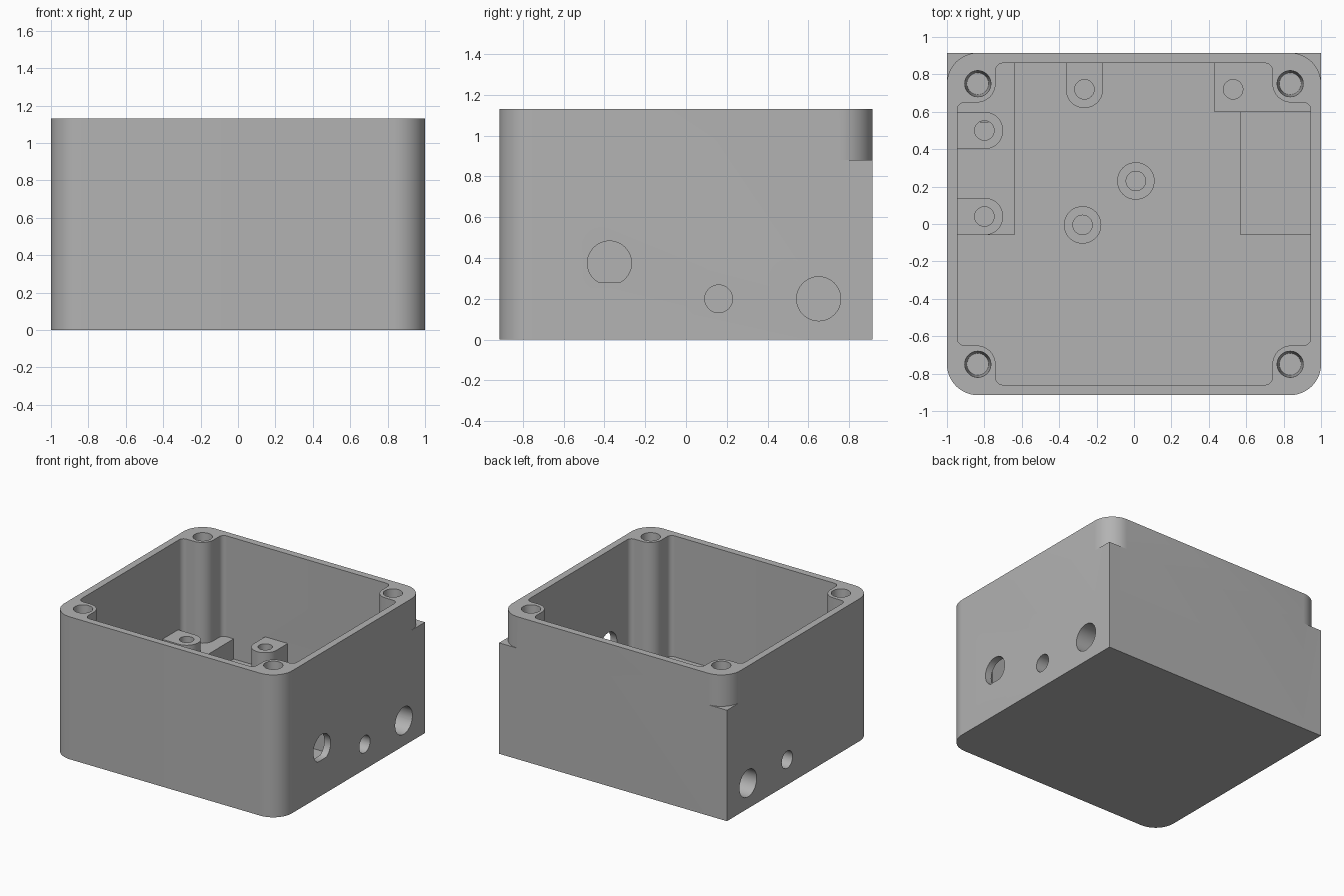
import bpy, bmesh
from math import sin, cos, pi
from mathutils import Matrix, Vector

cube = bpy.data.objects.get("Cube")
if cube:
    bpy.data.objects.remove(cube, do_unlink=True)

grey = bpy.data.materials.new("plain grey")
grey.use_nodes = True
colour = (0.45, 0.45, 0.45, 1)
grey.diffuse_color = colour
grey.node_tree.nodes["Principled BSDF"].inputs["Base Color"].default_value = colour

W, D, H = 1.0, 0.915, 1.13
FLOOR, LEDGE, PAD, STEP = 0.17, 0.33, 0.42, 0.88
SIDEWAYS = Matrix(((0, 0, 1, 0), (1, 0, 0, 0), (0, 1, 0, 0), (0, 0, 0, 1)))


def rounded(corners, steps=12):
    """Outline from (x, y, radius) right-angle corners."""
    out = []
    for i, (x, y, r) in enumerate(corners):
        p = Vector((x, y))
        if r == 0:
            out.append(p)
            continue
        u = (Vector(corners[i - 1][:2]) - p).normalized()
        v = (Vector(corners[(i + 1) % len(corners)][:2]) - p).normalized()
        for k in range(steps + 1):
            a = k / steps * pi / 2
            out.append(p + r * (u * (1 - sin(a)) + v * (1 - cos(a))))
    return out


def rect(x0, x1, y0, y1, radii=(0, 0, 0, 0)):
    pts = ((x0, y0), (x1, y0), (x1, y1), (x0, y1))
    return rounded([(x, y, r) for (x, y), r in zip(pts, radii)])


def circle(x, y, r, n=48):
    return [Vector((x + r * cos(2 * pi * k / n), y + r * sin(2 * pi * k / n))) for k in range(n)]


def prism(name, bottom, z0, z1, top=None, matrix=Matrix()):
    bm = bmesh.new()
    lo = [bm.verts.new((p.x, p.y, z0)) for p in bottom]
    hi = [bm.verts.new((p.x, p.y, z1)) for p in (top or bottom)]
    bm.faces.new(lo)
    bm.faces.new(hi)
    for i in range(len(lo)):
        bm.faces.new((lo[i - 1], lo[i], hi[i], hi[i - 1]))
    bm.transform(matrix)
    bmesh.ops.recalc_face_normals(bm, faces=bm.faces)
    mesh = bpy.data.meshes.new(name)
    bm.to_mesh(mesh)
    bm.free()
    mesh.materials.append(grey)
    ob = bpy.data.objects.new(name, mesh)
    bpy.context.collection.objects.link(ob)
    return ob


def combine(body, tool, operation):
    mod = body.modifiers.new(tool.name, "BOOLEAN")
    mod.operation, mod.solver, mod.object = operation, "EXACT", tool
    bpy.context.view_layer.objects.active = body
    bpy.ops.object.modifier_apply(modifier=mod.name)
    bpy.data.objects.remove(tool, do_unlink=True)


def add(*args, **kw):
    combine(box, prism(*args, **kw), "UNION")


def cut(*args, **kw):
    combine(box, prism(*args, **kw), "DIFFERENCE")


# Outer body, rounded at every corner, with square lower corners at the back
R = 0.165
box = prism("enclosure_box", rect(-W, W, -D, D, (R,) * 4), 0, H)
for s in (-1, 1):
    xs = sorted((s * W, s * (W - R)))
    add("square_corner", rect(*xs, D - R, D), 0, STEP)

# Cavity whose outline leaves a screw post in each corner
quarter = [(0.945, 0.65, 0.04), (0.74, 0.65, 0.1), (0.74, 0.86, 0.04)]
outline = []
for sx, sy in ((1, 1), (-1, 1), (-1, -1), (1, -1)):
    part = [(sx * x, sy * y, r) for x, y, r in quarter]
    outline += part if sx * sy > 0 else part[::-1]
cut("cavity", rounded(outline), FLOOR, H + 0.1)

# Ledges along both side walls and a block in the back corner
BASE = FLOOR - 0.05
add("right_ledge", rect(-0.97, -0.64, -0.06, 0.88), BASE, LEDGE)
add("left_ledge", rect(0.57, 0.97, -0.06, 0.7), BASE, LEDGE)
add("corner_block", rect(0.43, 0.97, 0.6, 0.88), BASE, PAD)

# Round-ended mounting pads on the walls
r = 0.0995
for y in (0.5, 0.04):
    add("side_pad", rect(-0.98, -0.7, y - r, y + r, (0, r, r, 0)), BASE, PAD)
add("back_pad", rect(-0.265 - r, -0.265 + r, 0.62, 0.885, (r, r, 0, 0)), BASE, PAD)

# Free-standing round standoffs
standoffs = [(0.01, 0.23), (-0.275, -0.005)]
for x, y in standoffs:
    add("standoff", circle(x, y, 0.1), BASE, PAD)

# Screw holes in pads and standoffs
for x, y in standoffs + [(-0.8, 0.5), (-0.8, 0.04), (-0.265, 0.72), (0.53, 0.72)]:
    cut("pad_hole", circle(x, y, 0.052), 0.22, PAD + 0.1)

# Slightly tapered lid screw holes in the corner posts
for x in (-0.835, 0.835):
    for y in (-0.75, 0.75):
        cut("post_hole", circle(x, y, 0.058), H - 0.3, H + 0.001, top=circle(x, y, 0.07))

# Round sockets in both side walls
for x0, x1 in ((0.65, 1.1), (-1.1, -0.7)):
    cut("small_socket", circle(0.16, 0.2, 0.068), x0, x1, matrix=SIDEWAYS)
    cut("large_socket", circle(0.65, 0.2, 0.108), x0, x1, matrix=SIDEWAYS)

# Flat-bottomed port through the left wall
port = [p for p in circle(-0.375, 0.375, 0.108) if p.y > 0.28]
cut("port", port, 0.85, 1.1, matrix=SIDEWAYS)

# Smooth the curved walls and keep the edges sharp
bpy.ops.object.select_all(action="DESELECT")
box.select_set(True)
bpy.context.view_layer.objects.active = box
bpy.ops.object.shade_smooth_by_angle(angle=0.6)
